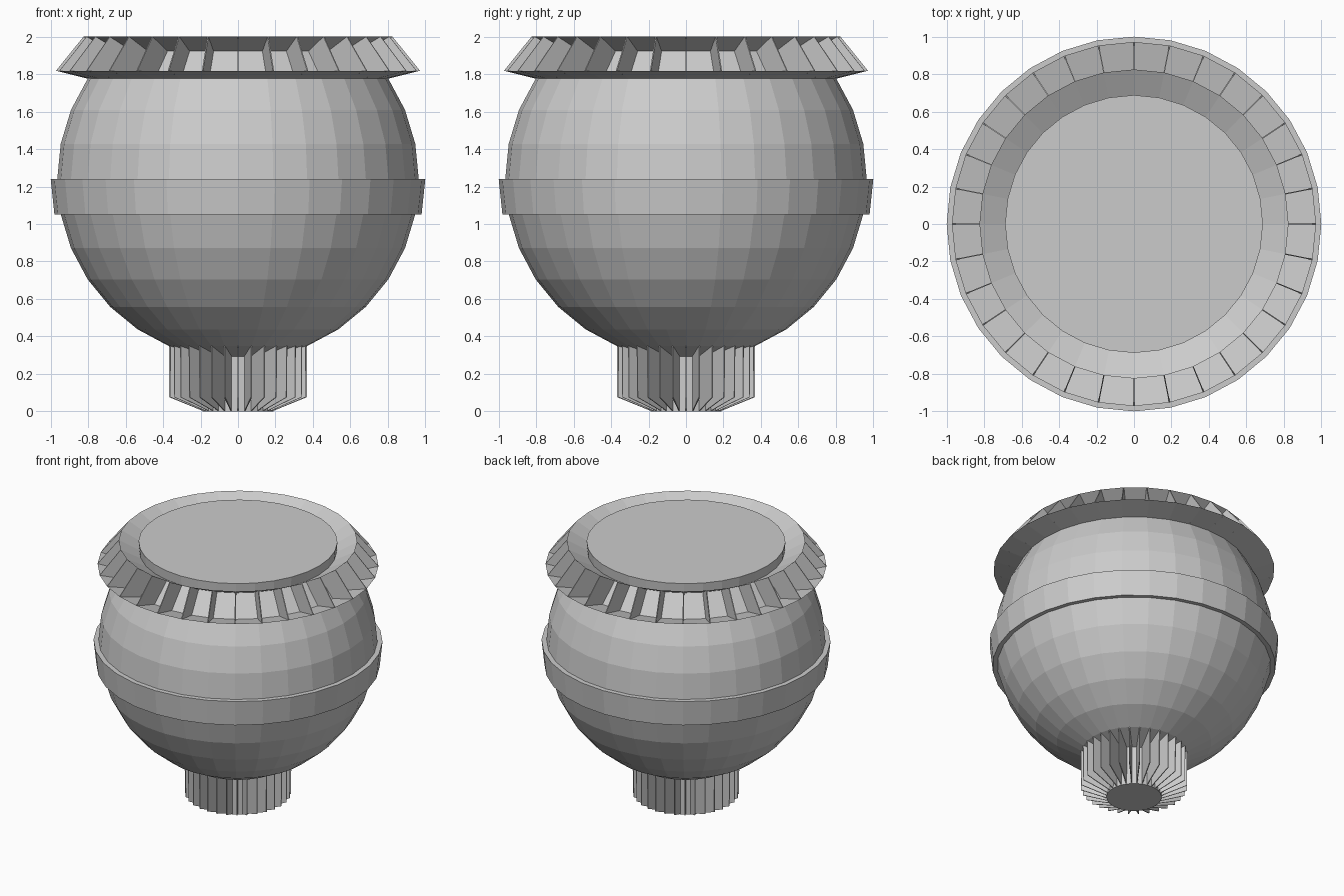
import bpy, bmesh, math

if "Cube" in bpy.data.objects:
    bpy.data.objects.remove(bpy.data.objects["Cube"])

N = 32            # sides around the axis
R, CZ = 0.965, 1.24   # body sphere radius and centre height


def ring_point(step):
    """Profile point on the body sphere, in 11.25 degree latitude steps."""
    a = math.radians(11.25 * step)
    return (R * math.cos(a), CZ + R * math.sin(a))


def finish(name, bm):
    bmesh.ops.remove_doubles(bm, verts=bm.verts, dist=1e-5)
    bmesh.ops.recalc_face_normals(bm, faces=bm.faces)
    me = bpy.data.meshes.new(name)
    bm.to_mesh(me)
    bm.free()
    ob = bpy.data.objects.new(name, me)
    bpy.context.collection.objects.link(ob)
    return ob


def at(p, i):
    a = 2 * math.pi * i / N
    return (p[0] * math.cos(a), p[0] * math.sin(a), p[1])


def lathe(name, profile, closed=False, cap_last=False):
    bm = bmesh.new()
    rings = [[bm.verts.new(at(p, i)) for i in range(N)] for p in profile]
    pairs = list(zip(rings, rings[1:]))
    if closed:
        pairs.append((rings[-1], rings[0]))
    for a, b in pairs:
        for i in range(N):
            j = (i + 1) % N
            bm.faces.new((a[i], a[j], b[j], b[i]))
    if cap_last:
        bm.faces.new(rings[-1])
    return finish(name, bm)


def fins(name, outline, thickness=0.006):
    """Thin radial blades, one at every side edge."""
    bm = bmesh.new()
    for i in range(N):
        bm.faces.new([bm.verts.new(at(p, i)) for p in outline])
    ob = finish(name, bm)
    mod = ob.modifiers.new("thickness", 'SOLIDIFY')
    mod.thickness = thickness
    mod.offset = 0
    return ob


# Round body
lathe("body", [ring_point(s) for s in range(-7, 5)])

# Raised belt around the middle
lathe("belt", [ring_point(-1), (0.98, 1.05), (1.0, 1.24), ring_point(0)])

# Flared rim: sloped underside, open finned outside, sloped inner lip
low, high = ring_point(3), ring_point(4)
rim_out, rim_top = (0.972, 1.818), (0.825, 2.0)
lathe("rim_underside", [low, rim_out])
lathe("rim_inner_lip", [high, rim_top])
fins("rim_fins", [low, rim_out, rim_top, high])

# Raised lid inside the rim
lathe("lid", [high, (0.688, 1.995)], cap_last=True)

# Foot: central core with radial fins
foot_out, foot_in = ring_point(-6), ring_point(-7)
lathe("foot_core", [foot_in, (0.19, 0.0)], cap_last=True)
fins("foot_fins", [foot_out, (0.367, 0.075), (0.19, 0.003), foot_in])
